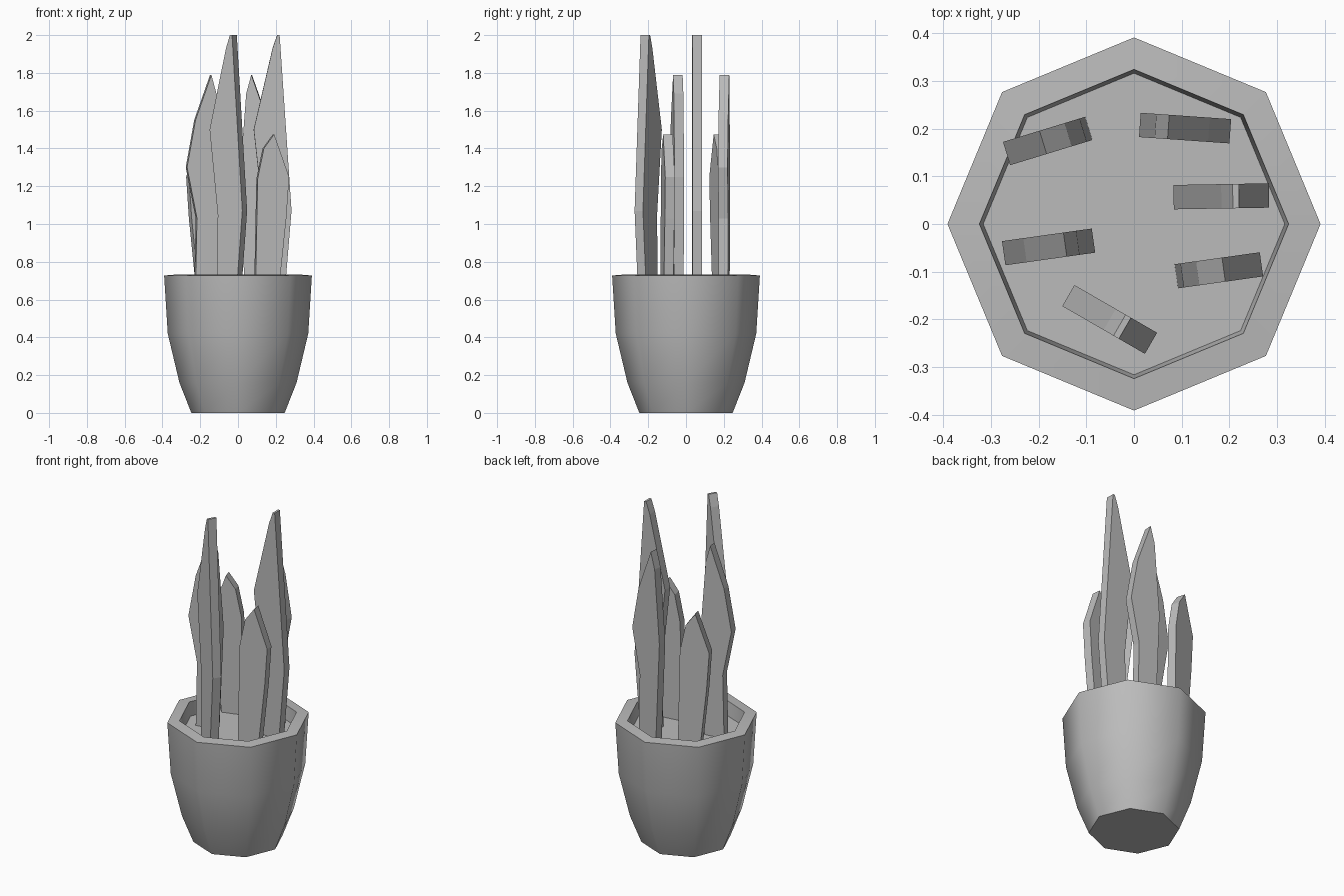
import bpy, bmesh, math
from mathutils import Matrix

if "Cube" in bpy.data.objects:
    bpy.data.objects.remove(bpy.data.objects["Cube"])

grey = bpy.data.materials.new("plain grey")
grey.use_nodes = True
grey.diffuse_color = (0.5, 0.5, 0.5, 1)
grey.node_tree.nodes["Principled BSDF"].inputs["Base Color"].default_value = (0.5, 0.5, 0.5, 1)


def finish(name, bm):
    bmesh.ops.recalc_face_normals(bm, faces=bm.faces)
    mesh = bpy.data.meshes.new(name)
    bm.to_mesh(mesh)
    bm.free()
    mesh.materials.append(grey)
    obj = bpy.data.objects.new(name, mesh)
    bpy.context.collection.objects.link(obj)
    return obj


# Eight-sided pot: outer wall, rim, inner wall and soil in one lathe profile
SIDES = 8
SOIL = 0.65
profile = [(0.247, 0), (0.31, 0.16), (0.372, 0.42), (0.391, 0.727),
           (0.324, 0.733), (0.316, SOIL)]
bm = bmesh.new()
rings = []
for radius, z in profile:
    angles = [math.tau * i / SIDES for i in range(SIDES)]
    rings.append([bm.verts.new((radius * math.cos(a), radius * math.sin(a), z)) for a in angles])
for low, high in zip(rings, rings[1:]):
    for i in range(SIDES):
        j = (i + 1) % SIDES
        bm.faces.new((low[i], low[j], high[j], high[i]))
bm.faces.new(rings[0])
bm.faces.new(rings[-1])
pot = finish("pot", bm)
bpy.context.view_layer.objects.active = pot
pot.select_set(True)
bpy.ops.object.shade_smooth_by_angle(angle=math.radians(50))

# Leaf outlines: (distance across the leaf, height), anticlockwise
tall = [(0.045, SOIL), (0.165, SOIL), (0.2, 1.07), (0.137, 2.0), (0.124, 2.0),
        (0.1, 1.93), (0.0, 1.5), (0.05, 1.05)]
medium = [(0.045, SOIL), (0.165, SOIL), (0.19, 1.25), (0.157, 1.69), (0.13, 1.79),
          (0.045, 1.55), (0.0, 1.3), (0.053, 1.03)]
short = [(0.0, SOIL), (0.125, SOIL), (0.165, 1.03), (0.18, 1.25), (0.1, 1.475),
         (0.045, 1.4), (0.012, 1.24)]


def leaf(name, outline, x, y, turn, thickness=0.051):
    """Extrude an outline into a flat slab, then turn it and stand it at x, y."""
    width = max(u for u, z in outline)
    bm = bmesh.new()
    face = bm.faces.new([bm.verts.new((u - width / 2, -thickness / 2, z)) for u, z in outline])
    extruded = bmesh.ops.extrude_face_region(bm, geom=[face])
    moved = [v for v in extruded["geom"] if isinstance(v, bmesh.types.BMVert)]
    bmesh.ops.translate(bm, verts=moved, vec=(0, thickness, 0))
    place = Matrix.Translation((x, y, 0)) @ Matrix.Rotation(math.radians(turn), 4, "Z")
    bmesh.ops.transform(bm, matrix=place, verts=bm.verts)
    return finish(name, bm)


leaf("tall_leaf_front", tall, -0.051, -0.2, -30)
leaf("tall_leaf_side", tall, 0.183, 0.058, 1)
leaf("medium_leaf_front", medium, -0.179, -0.048, 8)
leaf("medium_leaf_back", medium, 0.107, 0.201, 176)
leaf("short_leaf_front", short, 0.178, -0.097, 8)
leaf("short_leaf_back", short, -0.181, 0.174, 197)
